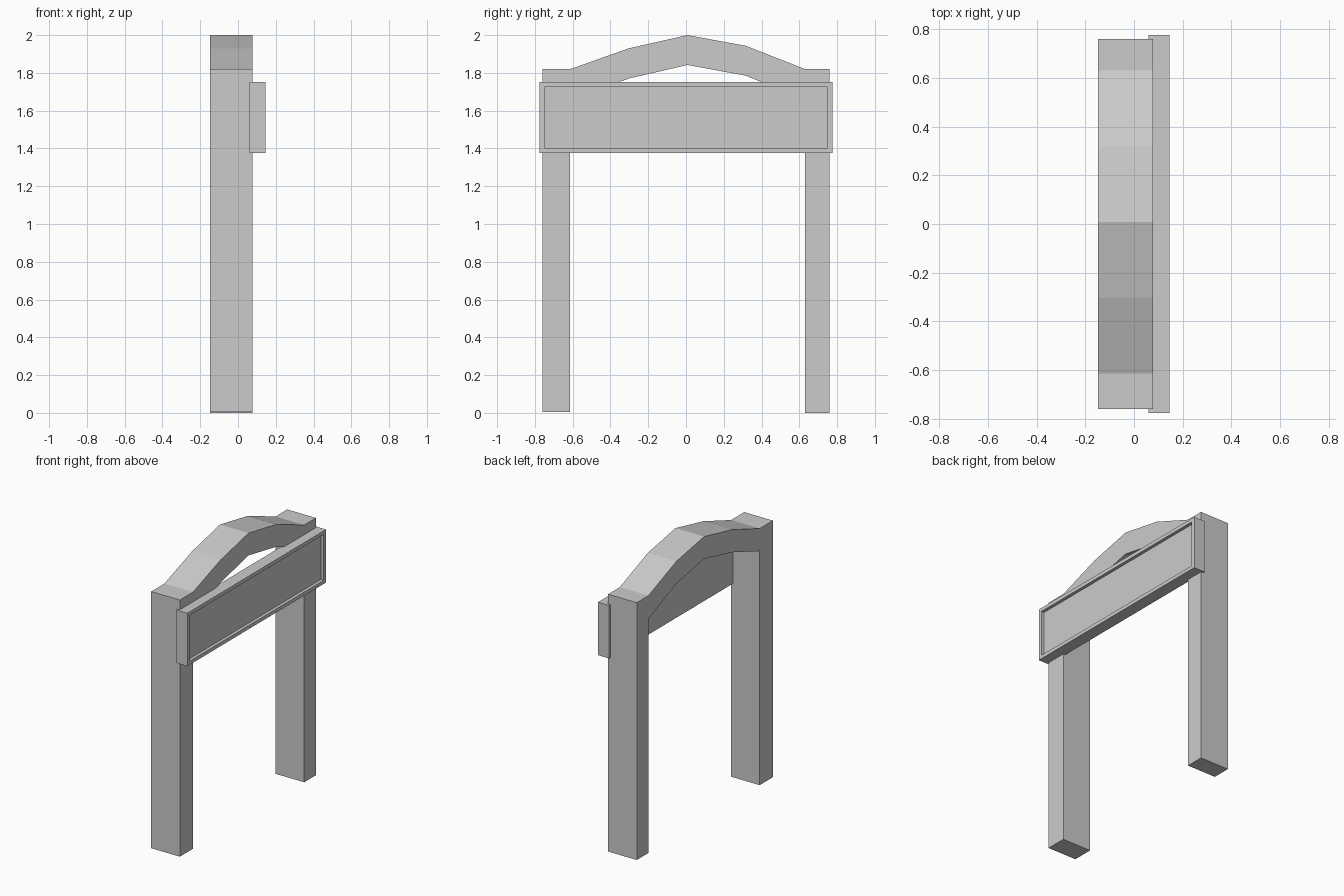
import bpy, bmesh

if "Cube" in bpy.data.objects:
    bpy.data.objects.remove(bpy.data.objects["Cube"])


def finish(name, bm):
    bmesh.ops.recalc_face_normals(bm, faces=bm.faces)
    mesh = bpy.data.meshes.new(name)
    bm.to_mesh(mesh)
    bm.free()
    obj = bpy.data.objects.new(name, mesh)
    bpy.context.collection.objects.link(obj)
    return obj


def sweep_strip(name, pairs, x0, x1):
    """Solid from (outer, inner) y-z point pairs, extruded along x."""
    bm = bmesh.new()
    rows = [[bm.verts.new((x0, y, z)) for y, z in pair] for pair in pairs]
    faces = [bm.faces.new((a[0], b[0], b[1], a[1])) for a, b in zip(rows, rows[1:])]
    ext = bmesh.ops.extrude_face_region(bm, geom=faces, use_keep_orig=True)
    verts = [v for v in ext["geom"] if isinstance(v, bmesh.types.BMVert)]
    bmesh.ops.translate(bm, verts=verts, vec=(x1 - x0, 0, 0))
    return finish(name, bm)


# Posts joined by a shallow faceted arch
sweep_strip("arch_frame", [
    ((-0.76, 0.005), (-0.613, 0.005)),
    ((-0.76, 1.82), (-0.613, 1.66)),
    ((-0.613, 1.82), (-0.613, 1.66)),
    ((-0.303, 1.93), (-0.303, 1.77)),
    ((0.008, 2.0), (0.008, 1.842)),
    ((0.318, 1.943), (0.318, 1.785)),
    ((0.63, 1.82), (0.63, 1.655)),
    ((0.76, 1.82), (0.63, 1.655)),
    ((0.76, 0.0), (0.63, 0.0)),
], -0.147, 0.077)
arch = bpy.data.objects["arch_frame"]
bm = bmesh.new()
bm.from_mesh(arch.data)
bmesh.ops.remove_doubles(bm, verts=bm.verts, dist=0.0005)
bmesh.ops.recalc_face_normals(bm, faces=bm.faces)
bm.to_mesh(arch.data)
bm.free()

# Sign board with a recessed front panel
bm = bmesh.new()
bmesh.ops.create_cube(bm, size=1)
bmesh.ops.scale(bm, verts=bm.verts, vec=(0.086, 1.55, 0.375))
bmesh.ops.translate(bm, verts=bm.verts, vec=(0.103, 0, 1.5635))
bm.normal_update()
front = [f for f in bm.faces if f.normal.x > 0.9]
bmesh.ops.inset_region(bm, faces=front, thickness=0.036)
panel = bmesh.ops.extrude_face_region(bm, geom=front)
bmesh.ops.delete(bm, geom=front, context="FACES_ONLY")
bmesh.ops.translate(bm, vec=(-0.022, 0, 0),
                    verts=[v for v in panel["geom"] if isinstance(v, bmesh.types.BMVert)])
finish("sign_board", bm)
